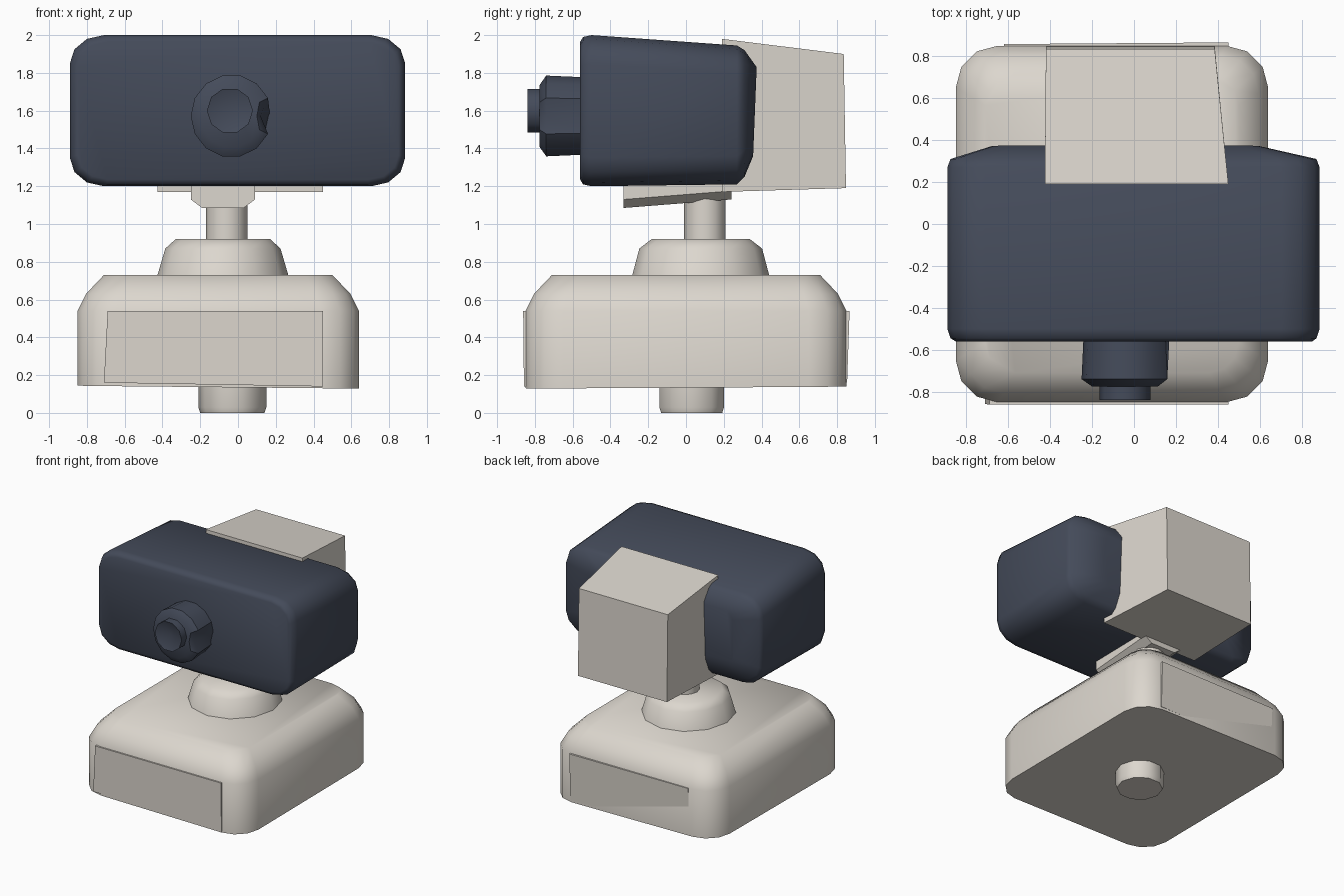
import bpy, bmesh
from math import cos, sin, pi, radians
from mathutils import Vector

if "Cube" in bpy.data.objects:
    bpy.data.objects.remove(bpy.data.objects["Cube"])


def material(name, color):
    m = bpy.data.materials.new(name)
    m.diffuse_color = color
    m.use_nodes = True
    m.node_tree.nodes["Principled BSDF"].inputs["Base Color"].default_value = m.diffuse_color
    return m


CREAM = material("cream", (0.72, 0.68, 0.62, 1))
NAVY = material("dark_blue", (0.058, 0.07, 0.102, 1))


def loft(name, rings, mat, smooth=None, dimple=None):
    """Skin matching rings of points, cap both ends."""
    bm = bmesh.new()
    rows = [[bm.verts.new(p) for p in ring] for ring in rings]
    n = len(rows[0])
    for a, b in zip(rows, rows[1:]):
        for i in range(n):
            j = (i + 1) % n
            bm.faces.new((a[i], a[j], b[j], b[i]))
    bm.faces.new(rows[0])
    if dimple:
        tip = bm.verts.new(dimple)
        for i in range(n):
            bm.faces.new((rows[-1][i], rows[-1][(i + 1) % n], tip))
    else:
        bm.faces.new(rows[-1])
    bmesh.ops.recalc_face_normals(bm, faces=bm.faces)
    me = bpy.data.meshes.new(name)
    bm.to_mesh(me)
    bm.free()
    ob = bpy.data.objects.new(name, me)
    bpy.context.collection.objects.link(ob)
    me.materials.append(mat)
    if smooth:
        bpy.ops.object.select_all(action='DESELECT')
        ob.select_set(True)
        bpy.context.view_layer.objects.active = ob
        bpy.ops.object.shade_smooth_by_angle(angle=radians(smooth))
    return ob


def flat(p, h):          # section lying level at height h
    return Vector((p[0], p[1], h))


def upright(p, y):       # section standing at depth y
    return Vector((p[0], y, p[1]))


def rounded(u0, u1, v0, v1, ru, rv, seg=3):
    """Rectangle with elliptical corners."""
    corners = [(u1 - ru, v1 - rv), (u0 + ru, v1 - rv), (u0 + ru, v0 + rv), (u1 - ru, v0 + rv)]
    return [(cu + ru * cos(a), cv + rv * sin(a))
            for k, (cu, cv) in enumerate(corners)
            for a in [(k + s / seg) * pi / 2 for s in range(seg + 1)]]


def circle(cu, cv, ru, rv=None, n=12):
    rv = rv or ru
    return [(cu + ru * cos(2 * pi * i / n), cv + rv * sin(2 * pi * i / n)) for i in range(n)]


# Base block with sloped shoulders
base_rings = []
for h, d in ((0.14, 0.0), (0.54, 0.0), (0.63, 0.045), (0.73, 0.14)):
    s = rounded(-0.85 + d, 0.64 - d, -0.85 + d, 0.85 - d, 0.2 - d * 0.4, 0.2 - d * 0.4)
    base_rings.append([flat(p, h) for p in s])
for v in base_rings[0]:
    v.z += -0.01 * v.x + 0.006 * v.y
loft("base", base_rings, CREAM, 60)

# Foot stub under the base
loft("foot", [[flat(p, h) for p in circle(-0.03, 0.03, r, n=10)]
              for h, r in ((0.0, 0.17), (0.03, 0.18), (0.2, 0.18))], CREAM, 50)

# Collar and neck
loft("collar", [[flat(p, h) for p in circle(-0.08, 0.078, rx, ry)]
                for h, rx, ry in ((0.70, 0.355, 0.37), (0.87, 0.305, 0.325), (0.92, 0.25, 0.26))],
     CREAM, 60)
loft("neck", [[flat(p, h) for p in circle(-0.06, 0.10, 0.11)] for h in (0.88, 1.3)], CREAM, 40)

# Sloping bracket between neck and head
loft("neck_bracket",
     [[upright(p, y) for p in ((-0.25, 1.3), (-0.25, z + 0.045), (-0.19, z),
                               (0.03, z), (0.09, z + 0.045), (0.09, 1.3))]
      for y, z in ((-0.33, 1.085), (0.24, 1.13))], CREAM)

# Head: narrow front lip, long body, tapered back
head_rings = [(-0.56, -0.85, 0.85, 1.235, 1.965, 0.16, 0.13),
              (-0.545, -0.875, 0.87, 1.21, 1.99, 0.18, 0.15),
              (-0.50, -0.89, 0.885, 1.20, 2.00, 0.18, 0.15),
              (0.27, -0.89, 0.885, 1.21, 1.945, 0.18, 0.15),
              (0.31, -0.875, 0.87, 1.25, 1.92, 0.18, 0.14),
              (0.365, -0.68, 0.60, 1.36, 1.83, 0.10, 0.08)]
head = [[upright(p, r[0]) for p in rounded(*r[1:])] for r in head_rings]
for v in head[-1]:
    v.y += 0.04 * (v.z - 1.6)
loft("head", head, NAVY, 60)

# Tapered box on the back of the head
loft("back_box", [[upright(p, y + dy) for p, dy in
                   zip(((x0, z0), (x1, z0), (x1, z1), (x0, z1)), (k, k, 0, 0))]
                  for y, x0, x1, z0, z1, k in ((0.19, -0.425, 0.45, 1.17, 1.98, 0),
                                               (0.835, -0.42, 0.385, 1.19, 1.90, 0.012))], CREAM)

# Lens barrel with a small notch on its rim
barrel = [[upright(p, y) for p in circle(-0.035, 1.572, r, r * 1.02, n=14)]
          for y, r in ((-0.52, 0.205), (-0.74, 0.215), (-0.775, 0.165))]
barrel[1][0].x -= 0.06
barrel[2][0].x -= 0.03
loft("lens_barrel", barrel, NAVY, 40)

# Lens tip with a shallow dished face
loft("lens_tip", [[upright(p, y) for p in circle(-0.043, 1.6, 0.122, n=10)]
                  for y in (-0.72, -0.84)], NAVY, 40, dimple=(-0.043, -0.80, 1.6))

# Thin panels on front and back of the base (back one sinks in at a corner)
front = ((-0.69, -0.862, 0.54), (0.45, -0.862, 0.54), (0.45, -0.858, 0.14), (-0.71, -0.858, 0.16))
back = ((-0.62, 0.858, 0.54), (0.45, 0.866, 0.54), (0.45, 0.853, 0.16), (-0.62, 0.838, 0.16))
for name, quad, t in (("front_panel", front, 0.03), ("back_panel", back, -0.03)):
    loft(name, [[Vector(p) for p in quad], [Vector(p) + Vector((0, t, 0)) for p in quad]], CREAM)
